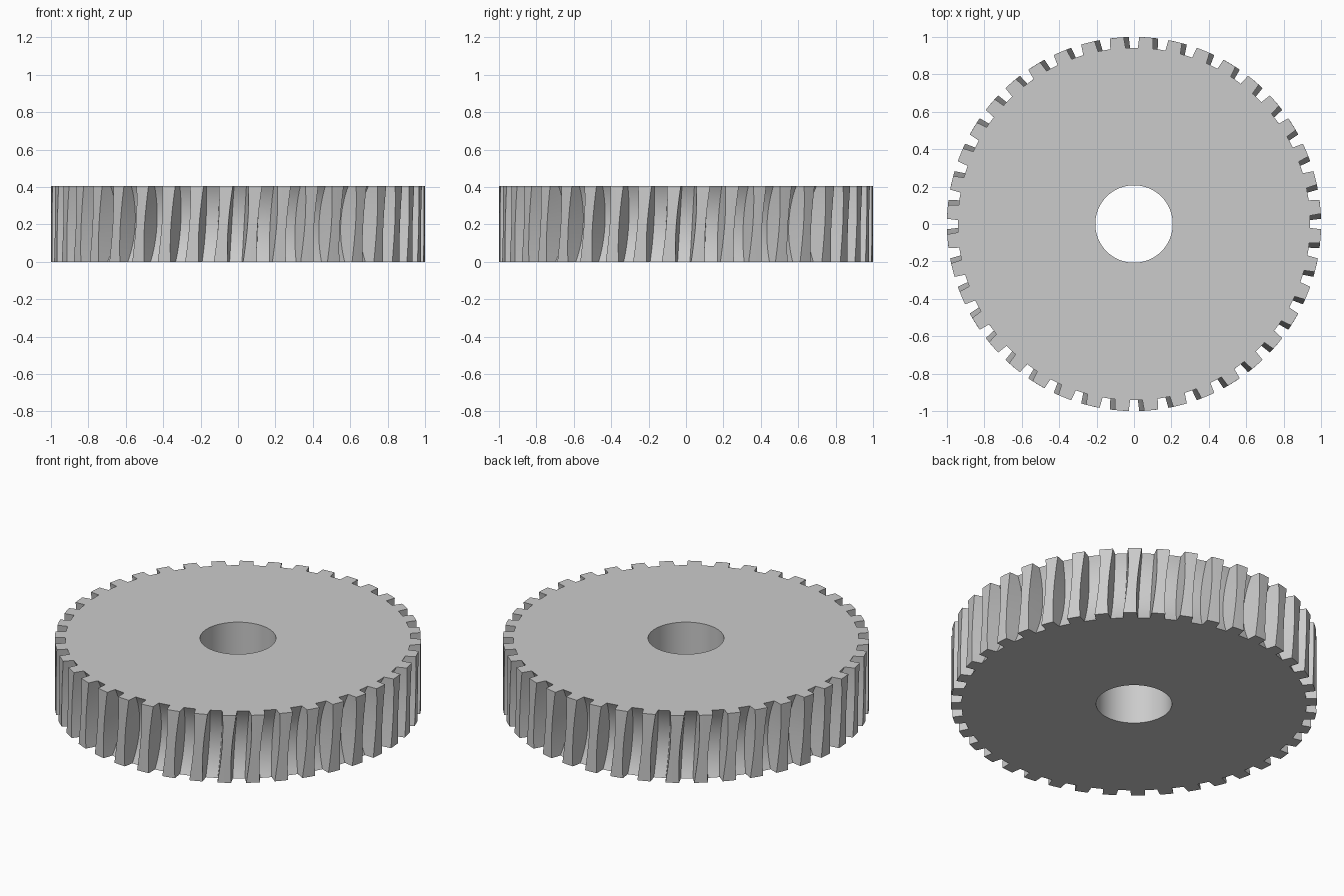
import bpy
import bmesh
import math

if "Cube" in bpy.data.objects:
    bpy.data.objects.remove(bpy.data.objects["Cube"], do_unlink=True)

TEETH = 40
HEIGHT = 0.406
LAYERS = 16
TIP_R = 1.0           # outer radius of the teeth
ROOT_R = 0.89         # root radius at mid height
WORM_R = 0.42         # radius of the throat scooped between the teeth
BORE_R = 0.207
PITCH = 2 * math.pi * 0.95 / TEETH
AXIS = ROOT_R + WORM_R

# One gap and one tooth land: (depth from tip to root, side of the gap)
PROFILE = [(0, -1), (0.5, -1), (1, -1), (1, 0), (1, 1), (0.5, 1), (0, 1)]


def gap_point(depth, side, z):
    """Radius and angle of a point on the wall of a worm-cut gap."""
    root = AXIS - math.sqrt(WORM_R ** 2 - z ** 2)
    r = TIP_R + (root - TIP_R) * depth
    rho = math.hypot(AXIS - r, z)
    half_width = 0.033 + 0.17 * (WORM_R - rho)
    lean = PITCH * math.atan2(z, AXIS - r) / (2 * math.pi)
    return r, (side * half_width + lean) / r


def gear_ring(bm, z):
    step = 2 * math.pi / TEETH
    pts = [gap_point(d, s, z) for d, s in PROFILE]
    # middle of the tooth land
    pts.append((TIP_R, (pts[0][1] + step + pts[-1][1]) / 2))
    return [bm.verts.new((r * math.cos(a + i * step), r * math.sin(a + i * step), z + HEIGHT / 2))
            for i in range(TEETH) for r, a in pts]


def bore_ring(bm, z, count):
    ring = []
    for i in range(count):
        a = 2 * math.pi * (i - 3) / count
        ring.append(bm.verts.new((BORE_R * math.cos(a), BORE_R * math.sin(a), z)))
    return ring


def bridge(bm, low, high):
    n = len(low)
    for i in range(n):
        j = (i + 1) % n
        bm.faces.new((low[i], low[j], high[j], high[i]))


# Toothed rim, flat sides and bore as one closed loop of rings
bm = bmesh.new()
rings = [gear_ring(bm, HEIGHT * (k / LAYERS - 0.5)) for k in range(LAYERS + 1)]
count = len(rings[0])
rings.append(bore_ring(bm, HEIGHT, count))
rings.append(bore_ring(bm, 0, count))
for k, ring in enumerate(rings):
    bridge(bm, ring, rings[(k + 1) % len(rings)])
bmesh.ops.recalc_face_normals(bm, faces=bm.faces)
mesh = bpy.data.meshes.new("worm_wheel")
bm.to_mesh(mesh)
bm.free()

# Plain grey metal
grey = bpy.data.materials.new("grey_metal")
grey.use_nodes = True
colour = (0.6, 0.6, 0.6, 1)
grey.diffuse_color = colour
grey.node_tree.nodes["Principled BSDF"].inputs["Base Color"].default_value = colour
mesh.materials.append(grey)

wheel = bpy.data.objects.new("worm_wheel", mesh)
bpy.context.collection.objects.link(wheel)
bpy.ops.object.select_all(action="DESELECT")
wheel.select_set(True)
bpy.context.view_layer.objects.active = wheel
bpy.ops.object.shade_smooth_by_angle(angle=math.radians(30))
